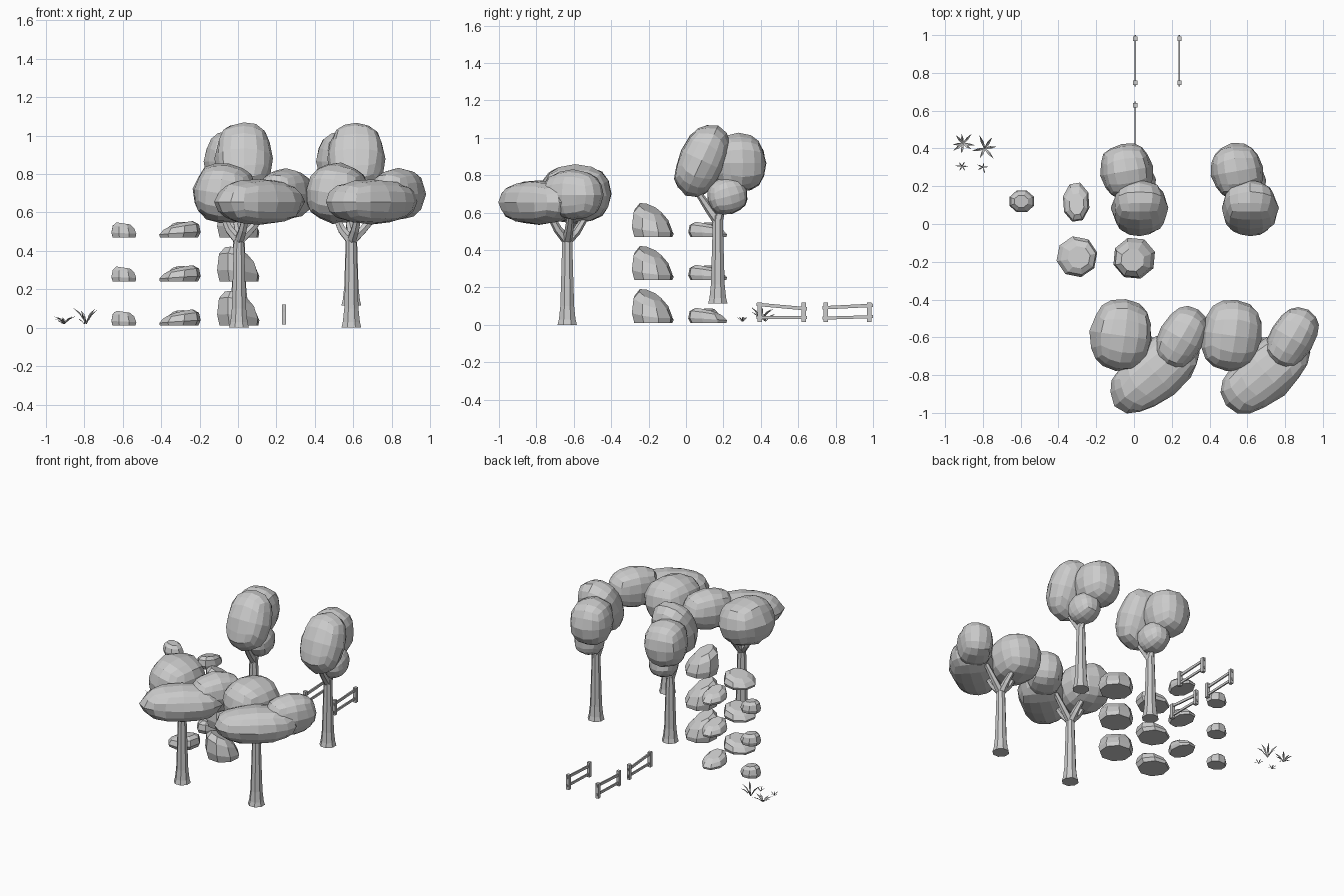
import bpy, bmesh, math, random
from mathutils import Vector, Matrix, Euler

cube = bpy.data.objects.get("Cube")
if cube:
    bpy.data.objects.remove(cube, do_unlink=True)
random.seed(4)

grey = bpy.data.materials.new("plain_grey")
grey.use_nodes = True
tone = (0.6, 0.6, 0.6, 1)
grey.diffuse_color = tone
grey.node_tree.nodes["Principled BSDF"].inputs["Base Color"].default_value = tone


def finish(name, bm, place=(0, 0, 0)):
    bmesh.ops.recalc_face_normals(bm, faces=bm.faces)
    mesh = bpy.data.meshes.new(name)
    bm.to_mesh(mesh)
    bm.free()
    mesh.materials.append(grey)
    obj = bpy.data.objects.new(name, mesh)
    obj.location = place
    bpy.context.collection.objects.link(obj)
    return obj


def loft(bm, rings):
    """Skin a list of closed rings and cap both ends."""
    loops = [[bm.verts.new(p) for p in ring] for ring in rings]
    n = len(loops[0])
    for a, b in zip(loops, loops[1:]):
        for i in range(n):
            j = (i + 1) % n
            bm.faces.new((a[i], a[j], b[j], b[i]))
    bm.faces.new(loops[0])
    bm.faces.new(loops[-1])


def tube(bm, points, radii, sides=8):
    pts = [Vector(p) for p in points]
    rings = []
    for i, p in enumerate(pts):
        along = pts[min(i + 1, len(pts) - 1)] - pts[max(i - 1, 0)]
        turn = Vector((0, 0, 1)).rotation_difference(along.normalized())
        ring = []
        for k in range(sides):
            a = math.tau * (k + 0.5) / sides
            ring.append(p + turn @ Vector((radii[i] * math.cos(a), radii[i] * math.sin(a), 0)))
        rings.append(ring)
    loft(bm, rings)


def leaf_clump(name, centre, radii, turn, place):
    """Faceted, slightly boxy ellipsoid made of quads."""
    bm = bmesh.new()
    bmesh.ops.create_cube(bm, size=2)
    bmesh.ops.subdivide_edges(bm, edges=bm.edges[:], cuts=3, use_grid_fill=True)
    rot = Euler([math.radians(a) for a in turn]).to_matrix()
    for v in bm.verts:
        p = v.co.normalized() * 0.93 + v.co * 0.07
        p *= random.uniform(0.97, 1.03)
        v.co = rot @ Vector([c * r for c, r in zip(p, radii)]) + Vector(centre)
    return finish(name, bm, place)


# Trees: trunk outline, branch paths and leaf clumps
def tree(name, place, height, branches, clumps):
    bm = bmesh.new()
    levels = [0, 0.03, 0.1, 0.25, height]
    tube(bm, [(0, 0, z) for z in levels], [0.056, 0.048, 0.04, 0.035, 0.028])
    for path in branches:
        tube(bm, [(0, 0, height - 0.03)] + path, [0.027, 0.023, 0.017], 6)
    finish(name + "_trunk", bm, place)
    for i, (centre, radii, turn) in enumerate(clumps):
        leaf_clump(f"{name}_leaves_{i + 1}", centre, radii, turn, place)


wide_branches = [
    [(-0.05, 0.02, 0.51), (-0.09, 0.04, 0.6)],
    [(0.06, 0.01, 0.51), (0.14, 0.02, 0.6)],
    [(0.02, -0.05, 0.51), (0.04, -0.1, 0.6)],
    [(0.0, 0.05, 0.5), (-0.02, 0.1, 0.58)],
]
wide_clumps = [
    ((-0.075, 0.045, 0.7), (0.165, 0.195, 0.16), (0, 8, -8)),
    ((0.105, -0.15, 0.655), (0.275, 0.155, 0.12), (0, 0, 40)),
    ((0.245, 0.03, 0.695), (0.12, 0.18, 0.135), (0, 0, -30)),
]
tall_branches = [
    [(0, -0.05, 0.51), (0.01, -0.11, 0.6)],
    [(0.01, 0.02, 0.52), (0.02, 0.06, 0.6)],
]
tall_clumps = [
    ((0.025, -0.085, 0.765), (0.15, 0.125, 0.205), (-25, 0, 0)),
    ((-0.045, 0.11, 0.75), (0.14, 0.15, 0.16), (0, 0, 10)),
    ((0.015, 0.05, 0.575), (0.095, 0.11, 0.1), (15, 0, 10)),
]
for i in range(2):
    x = 0.005 + 0.585 * i
    tree(f"wide_tree_{i + 1}", (x, -0.635, 0), 0.48, wide_branches, wide_clumps)
    tree(f"tall_tree_{i + 1}", (x, 0.17, 0.115), 0.47, tall_branches, tall_clumps)


# Rocks: flat-bottomed, leaning octagonal lofts
def rock(name, place, rx, ry, height, lean, turn):
    bm = bmesh.new()
    rings = []
    for part, width in [(0, 0.92), (0.3, 1.0), (0.75, 0.86), (1, 0.55)]:
        ring = []
        for k in range(8):
            a = math.tau * k / 8 + turn
            u = width * math.cos(a) + 0.4 * lean[0] * part
            v = width * math.sin(a) + 0.4 * lean[1] * part
            z = part * height * (1 + lean[0] * u + lean[1] * v)
            ring.append((rx * u, ry * v, z))
        rings.append(ring)
    loft(bm, rings)
    finish(name, bm, place)


for level in range(3):
    z = 0.01 + 0.23 * level
    n = level + 1
    rock(f"tall_rock_{n}", (0.005, -0.177, z), 0.115, 0.113, 0.14, (-0.28, -0.32), 0.3)
    rock(f"wide_rock_{n}", (-0.307, -0.172, z), 0.11, 0.11, 0.068, (0.35, -0.1), 0.2)
    rock(f"long_rock_{n}", (-0.307, 0.12, z), 0.073, 0.108, 0.065, (0.1, -0.35), 0.5)
    rock(f"small_rock_{n}", (-0.593, 0.12, z), 0.07, 0.062, 0.072, (-0.15, 0), 0.4)


# Fences: two posts and two tilted rails
def box(bm, centre, size, tilt=0):
    m = Matrix.Translation(centre) @ Matrix.Rotation(tilt, 4, "X") @ Matrix.Diagonal((*size, 1))
    bmesh.ops.create_cube(bm, size=1, matrix=m)


def fence(name, place, top_tilt, low_tilt):
    bm = bmesh.new()
    for y in (-0.117, 0.117):
        box(bm, (0, y, 0.068), (0.022, 0.024, 0.105))
    box(bm, (0, 0, 0.098), (0.009, 0.27, 0.018), top_tilt)
    box(bm, (0, 0, 0.04), (0.009, 0.27, 0.016), low_tilt)
    finish(name, bm, place)


fence("near_fence", (0.007, 0.512, 0), -0.09, 0)
fence("middle_fence", (0.007, 0.864, 0), 0.05, 0.03)
fence("left_fence", (0.24, 0.864, 0), 0.05, 0.03)


# Grass: bent, folded blades fanned around a centre
def grass(name, place, blades, reach, height):
    bm = bmesh.new()
    for k in range(blades):
        turn = Matrix.Rotation(math.tau * k / blades + random.uniform(-0.2, 0.2), 4, "Z")
        r = reach * random.uniform(0.75, 1.05)
        h = height * random.uniform(0.6, 1.0)
        w = reach * 0.1
        outline = [(0, -w / 2, 0), (r / 2, -w, h * 0.7), (r, 0, h),
                   (r / 2, w, h * 0.7), (0, w / 2, 0), (r / 2, 0, h * 0.6)]
        v = [bm.verts.new(turn @ Vector(p)) for p in outline]
        for face in ((0, 1, 5), (1, 2, 5), (2, 3, 5), (3, 4, 5), (4, 0, 5)):
            bm.faces.new([v[i] for i in face])
    finish(name, bm, place)


grass("low_grass", (-0.905, 0.425, 0.018), 8, 0.068, 0.045)
grass("tall_grass", (-0.79, 0.4, 0.02), 6, 0.075, 0.085)
grass("sprout_left", (-0.8, 0.3, 0.018), 5, 0.036, 0.03)
grass("sprout_right", (-0.91, 0.305, 0.018), 6, 0.034, 0.028)
